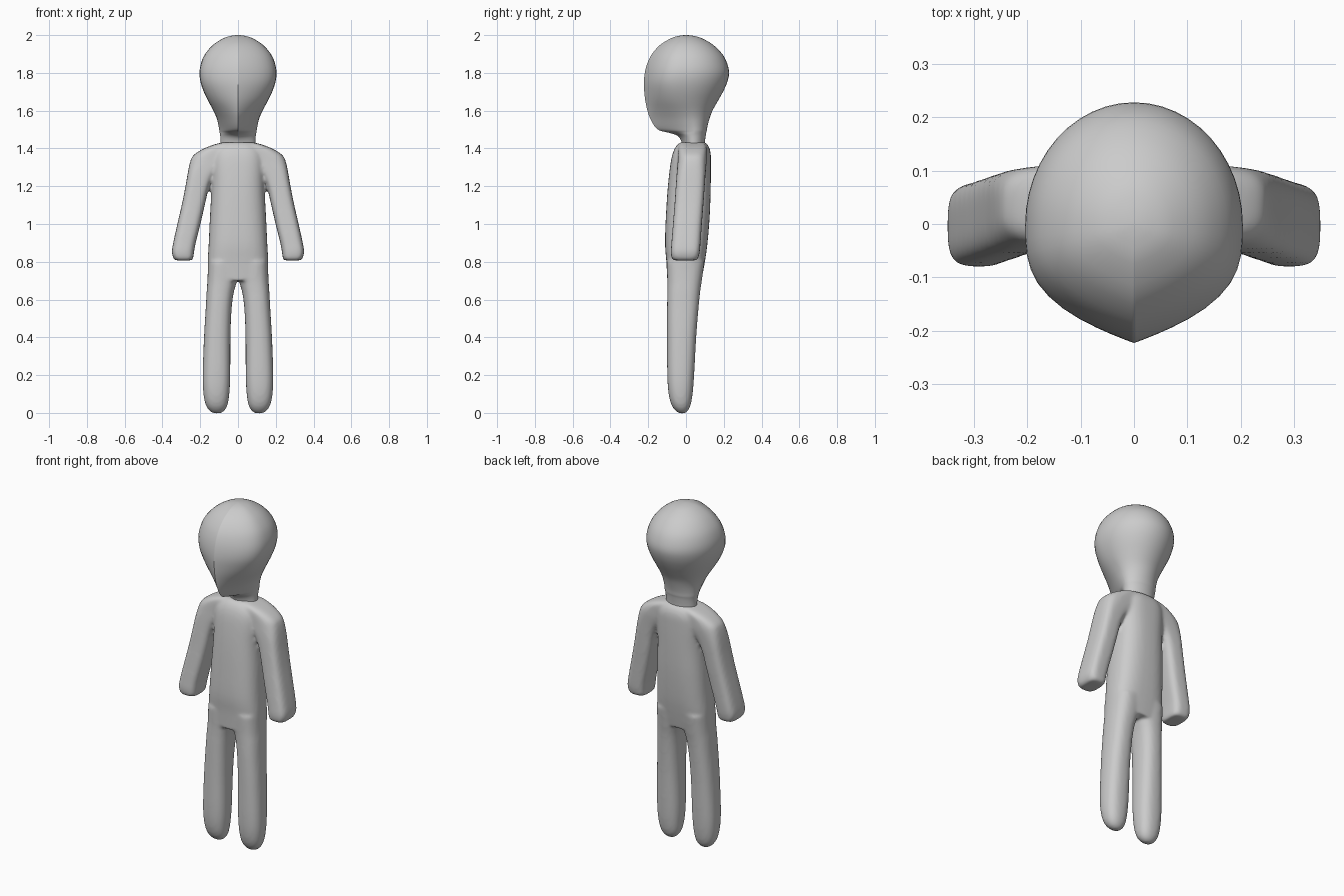
import bpy, math

skin = bpy.data.materials.new("plain grey")
skin.diffuse_color = (0.6, 0.6, 0.6, 1)


def smooth_rows(rows, steps=4):
    """Catmull-Rom interpolation between section rows."""
    out = []
    for i in range(len(rows) - 1):
        a, b = rows[max(i - 1, 0)], rows[i]
        c, d = rows[i + 1], rows[min(i + 2, len(rows) - 1)]
        for s in range(steps):
            t = s / steps
            out.append([0.5 * (2 * q + (r - p) * t + (2 * p - 5 * q + 4 * r - w) * t * t
                               + (3 * q - p - 3 * r + w) * t ** 3)
                        for p, q, r, w in zip(a, b, c, d)])
    return out + [list(rows[-1])]


def loft(name, rings):
    """Skin a stack of equal-length rings and cap both ends."""
    n = len(rings[0])
    verts = [p for ring in rings for p in ring]
    faces = [(k * n + i, k * n + (i + 1) % n, (k + 1) * n + (i + 1) % n, (k + 1) * n + i)
             for k in range(len(rings) - 1) for i in range(n)]
    faces += [tuple(reversed(range(n))), tuple(range(len(verts) - n, len(verts)))]
    me = bpy.data.meshes.new(name)
    me.from_pydata(verts, [], faces)
    me.materials.append(skin)
    ob = bpy.data.objects.new(name, me)
    bpy.context.collection.objects.link(ob)
    return ob


def box_ring(z, x0, x1, y0, y1, e, n=40):
    """Rounded-box section; e = 2 is an ellipse, larger is squarer."""
    ring = []
    for i in range(n):
        a = 2 * math.pi * i / n
        c, s = math.cos(a), math.sin(a)
        ring.append(((x0 + x1) / 2 + (x1 - x0) / 2 * math.copysign(abs(c) ** (2 / e), c),
                     (y0 + y1) / 2 + (y1 - y0) / 2 * math.copysign(abs(s) ** (2 / e), s), z))
    return ring


def head_ring(z, yf, yb, yc, w, p, n=24):
    """Round back, front drawn to a central ridge."""
    ring = []
    for i in range(2 * n):
        a = math.pi * i / n
        c, s = math.cos(a), math.sin(a)
        if s >= 0:
            ring.append((w * c, yc + (yb - yc) * s, z))
        else:
            ring.append((math.copysign(w * (1 - (-s) ** p), c), yc + (yc - yf) * s, z))
    return ring


# Head and neck: z, front y, back y, widest y, half width, front power
head_rows = [
    (1.39, -0.02, 0.10, 0.04, 0.092, 2.4), (1.43, -0.022, 0.10, 0.04, 0.092, 2.4),
    (1.465, -0.042, 0.104, 0.04, 0.094, 2.2), (1.483, -0.09, 0.107, 0.04, 0.097, 1.6),
    (1.495, -0.14, 0.11, 0.04, 0.099, 1.4), (1.52, -0.168, 0.114, 0.035, 0.103, 1.5),
    (1.56, -0.19, 0.125, 0.025, 0.113, 1.8), (1.60, -0.204, 0.14, 0.015, 0.130, 2.2),
    (1.65, -0.215, 0.168, 0.0, 0.157, 2.6), (1.70, -0.221, 0.196, -0.005, 0.181, 2.9),
    (1.75, -0.223, 0.218, -0.005, 0.198, 3.1), (1.80, -0.218, 0.228, -0.002, 0.204, 3.1),
    (1.85, -0.205, 0.218, 0.0, 0.196, 3.0), (1.90, -0.180, 0.192, 0.0, 0.174, 2.9),
    (1.95, -0.135, 0.142, 0.0, 0.130, 2.8), (1.985, -0.075, 0.08, 0.0, 0.073, 2.8),
    (1.997, -0.033, 0.035, 0.0, 0.032, 2.8), (2.0, -0.004, 0.004, 0.0, 0.004, 2.8)]
head = loft("head", [head_ring(*r) for r in smooth_rows(head_rows, 3)])

# Torso: z, x0, x1, y0, y1, squareness
torso_rows = [(z, -h, h, y0, y1, e) for z, h, y0, y1, e in [
    (0.70, 0.158, -0.099, 0.082, 2.8), (0.80, 0.160, -0.104, 0.100, 2.8),
    (0.90, 0.155, -0.111, 0.114, 2.7), (1.05, 0.148, -0.106, 0.126, 2.6),
    (1.20, 0.140, -0.096, 0.131, 2.6), (1.32, 0.140, -0.082, 0.132, 2.7),
    (1.38, 0.130, -0.068, 0.130, 2.8), (1.415, 0.105, -0.050, 0.118, 2.8),
    (1.432, 0.085, -0.030, 0.100, 2.8)]]
parts = [loft("torso", [box_ring(*r) for r in smooth_rows(torso_rows)])]

# Arm from the hand up over the shoulder
arm_rows = [
    (0.807, 0.250, 0.325, -0.055, 0.045, 3.2), (0.815, 0.238, 0.340, -0.074, 0.063, 3.5),
    (0.85, 0.233, 0.350, -0.080, 0.072, 3.5), (0.90, 0.224, 0.343, -0.077, 0.077, 3.5),
    (1.00, 0.199, 0.321, -0.069, 0.084, 3.5), (1.10, 0.176, 0.298, -0.061, 0.092, 3.5),
    (1.20, 0.152, 0.278, -0.054, 0.099, 3.5), (1.27, 0.115, 0.266, -0.049, 0.104, 3.4),
    (1.33, 0.04, 0.253, -0.044, 0.109, 3.2), (1.365, 0.0, 0.235, -0.042, 0.110, 3.0),
    (1.40, 0.0, 0.180, -0.040, 0.110, 3.0), (1.422, 0.0, 0.122, -0.034, 0.104, 3.0),
    (1.433, 0.0, 0.075, -0.02, 0.09, 3.0)]

# Leg from the foot up into the hip
leg_rows = [
    (-0.003, 0.098, 0.125, -0.030, -0.008, 2.0), (0.008, 0.075, 0.148, -0.052, 0.008, 2.1),
    (0.04, 0.056, 0.170, -0.076, 0.024, 2.3), (0.10, 0.046, 0.183, -0.092, 0.035, 2.4),
    (0.20, 0.041, 0.187, -0.099, 0.043, 2.5), (0.40, 0.040, 0.180, -0.100, 0.054, 2.5),
    (0.55, 0.034, 0.171, -0.100, 0.066, 2.5), (0.64, 0.022, 0.166, -0.099, 0.075, 2.5),
    (0.70, 0.006, 0.162, -0.099, 0.084, 2.5), (0.80, 0.0, 0.158, -0.102, 0.098, 2.5)]

for side, sx in (("right", 1), ("left", -1)):
    for kind, rows in (("arm", arm_rows), ("leg", leg_rows)):
        ob = loft(side + "_" + kind, [box_ring(*r) for r in smooth_rows(rows)])
        if sx < 0:
            for v in ob.data.vertices:
                v.co.x = -v.co.x
            ob.data.flip_normals()
        parts.append(ob)

# Fuse torso and limbs into one soft body
bpy.ops.object.select_all(action='DESELECT')
for ob in parts:
    ob.select_set(True)
body = parts[0]
bpy.context.view_layer.objects.active = body
bpy.ops.object.join()
body.name = "body"
fuse = body.modifiers.new("fuse", 'REMESH')
fuse.mode, fuse.voxel_size = 'VOXEL', 0.009
soft = body.modifiers.new("soften", 'SMOOTH')
soft.factor, soft.iterations = 0.5, 8
bpy.ops.object.modifier_apply(modifier="fuse")
bpy.ops.object.modifier_apply(modifier="soften")

# Smooth shading, keeping the face ridge crisp
for ob in (body, head):
    bpy.ops.object.select_all(action='DESELECT')
    ob.select_set(True)
    bpy.context.view_layer.objects.active = ob
    bpy.ops.object.shade_smooth_by_angle(angle=math.radians(40))
